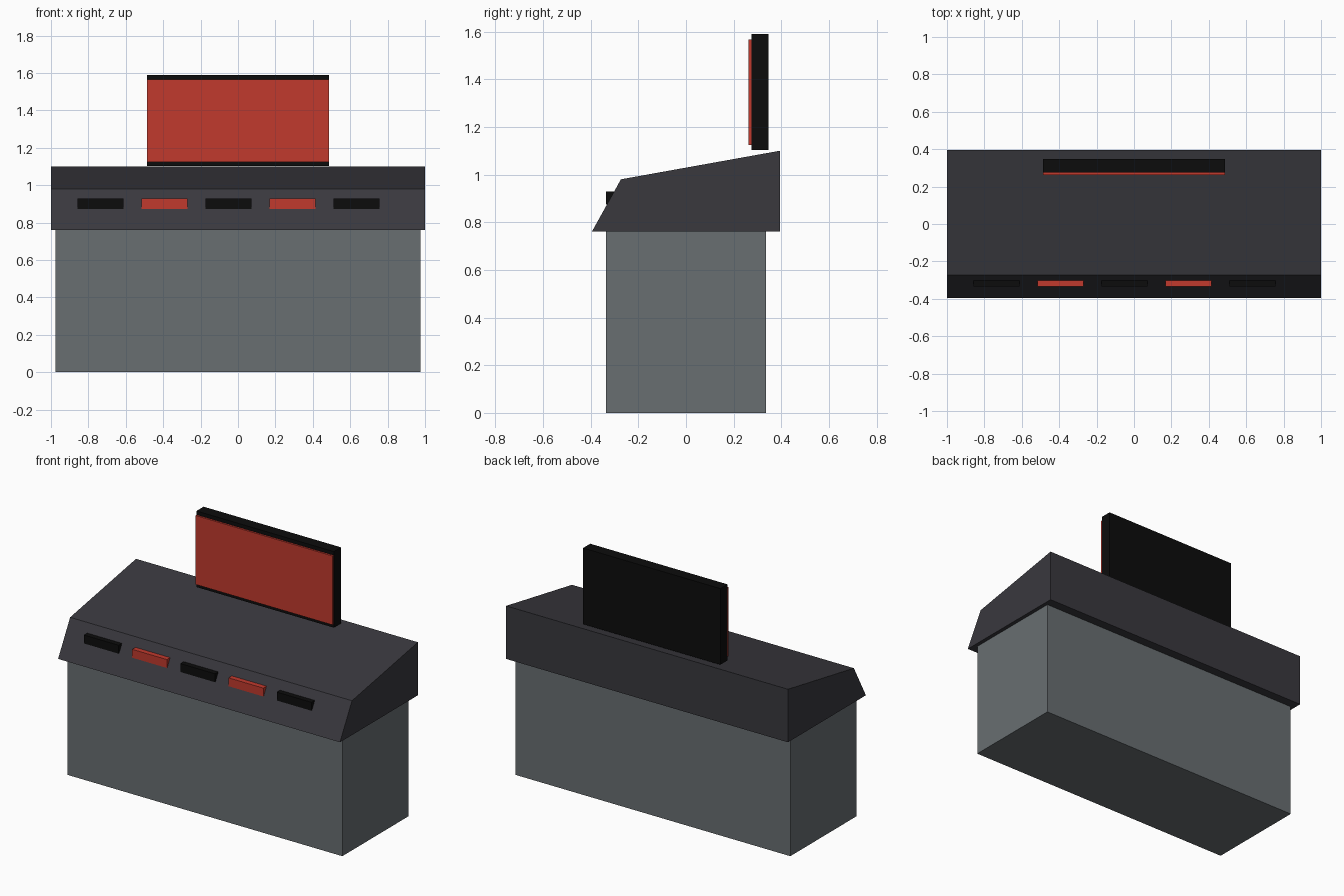
import bpy
import bmesh

if "Cube" in bpy.data.objects:
    bpy.data.objects.remove(bpy.data.objects["Cube"])


def material(name, rgb):
    m = bpy.data.materials.new(name)
    m.diffuse_color = (*rgb, 1.0)
    m.use_nodes = True
    m.node_tree.nodes["Principled BSDF"].inputs["Base Color"].default_value = m.diffuse_color
    return m


GREY = material("base grey", (0.138, 0.156, 0.165))
DARK = material("console dark grey", (0.041, 0.040, 0.048))
BLACK = material("black", (0.0036, 0.0036, 0.0036))
RED = material("red", (0.533, 0.042, 0.027))


def extrude_profile(name, profile, x0, x1, mat):
    """Sweep a (y, z) outline from x0 to x1."""
    bm = bmesh.new()
    face = bm.faces.new([bm.verts.new((x0, y, z)) for y, z in profile])
    swept = bmesh.ops.extrude_face_region(bm, geom=[face])["geom"]
    verts = [v for v in swept if isinstance(v, bmesh.types.BMVert)]
    bmesh.ops.translate(bm, verts=verts, vec=(x1 - x0, 0, 0))
    bmesh.ops.recalc_face_normals(bm, faces=bm.faces)
    mesh = bpy.data.meshes.new(name)
    bm.to_mesh(mesh)
    bm.free()
    mesh.materials.append(mat)
    obj = bpy.data.objects.new(name, mesh)
    bpy.context.collection.objects.link(obj)
    return obj


def box(name, x, y, z, mat):
    outline = [(y[0], z[0]), (y[1], z[0]), (y[1], z[1]), (y[0], z[1])]
    return extrude_profile(name, outline, x[0], x[1], mat)


# Cabinet and sloped console top
box("base_cabinet", (-0.975, 0.975), (-0.335, 0.335), (0, 0.76), GREY)
extrude_profile("console_top",
                [(-0.395, 0.76), (0.395, 0.76), (0.395, 1.10), (-0.273, 0.98)],
                -1.0, 1.0, DARK)

# Upright screen with red display plate
box("screen_body", (-0.487, 0.487), (0.275, 0.347), (1.102, 1.59), BLACK)
box("screen_display", (-0.486, 0.486), (0.263, 0.275), (1.124, 1.566), RED)

# Row of buttons, alternating black and red, set into the sloped front
for i in range(5):
    cx = -0.735 + i * 0.342
    box(f"button_{i + 1}", (cx - 0.123, cx + 0.123), (-0.335, -0.29),
        (0.874, 0.928), RED if i % 2 else BLACK)
